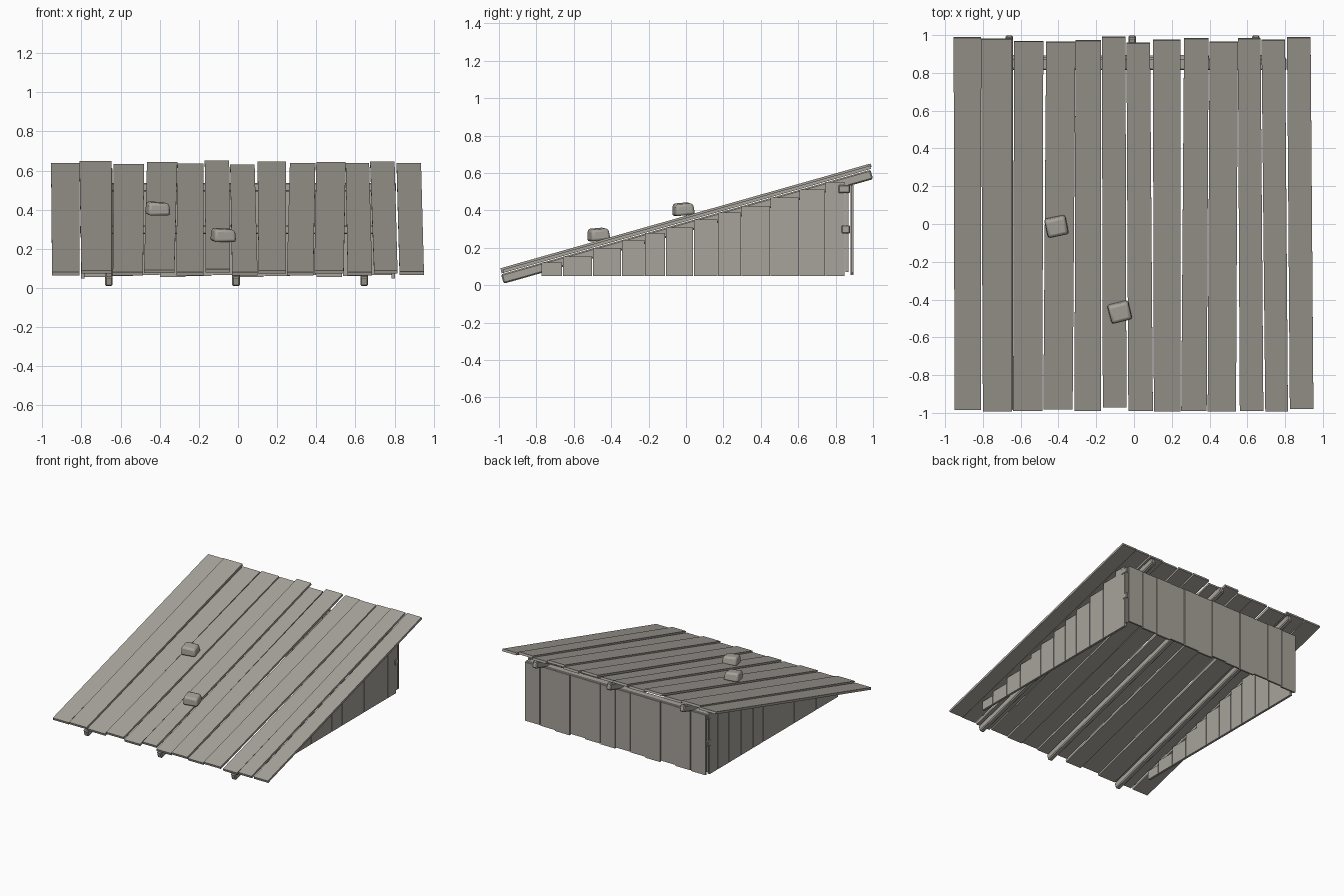
import bpy, bmesh, math
from mathutils import Matrix

if "Cube" in bpy.data.objects:
    bpy.data.objects.remove(bpy.data.objects["Cube"])

SLOPE = math.atan(0.283)

wood = bpy.data.materials.new("weathered grey")
wood.diffuse_color = (0.39, 0.366, 0.328, 1)
wood.use_nodes = True
wood.node_tree.nodes["Principled BSDF"].inputs["Base Color"].default_value = wood.diffuse_color


def finish(name, bm, bevel=0.0, smooth=False):
    bmesh.ops.recalc_face_normals(bm, faces=bm.faces)
    mesh = bpy.data.meshes.new(name)
    bm.to_mesh(mesh)
    bm.free()
    mesh.materials.append(wood)
    ob = bpy.data.objects.new(name, mesh)
    bpy.context.collection.objects.link(ob)
    if bevel:
        mod = ob.modifiers.new("rounded edges", 'BEVEL')
        mod.width = bevel
        mod.segments = 2 if smooth else 1
    return ob


def hexahedron(bm, bottom, top):
    """Closed block between two four-point loops."""
    a = [bm.verts.new(p) for p in bottom]
    b = [bm.verts.new(p) for p in top]
    bm.faces.new(a)
    bm.faces.new(b)
    for i in range(4):
        j = (i + 1) % 4
        bm.faces.new((a[i], a[j], b[j], b[i]))


def box(bm, x0, x1, y0, y1, z0, z1):
    loop = [(x0, y0), (x1, y0), (x1, y1), (x0, y1)]
    hexahedron(bm, [(x, y, z0) for x, y in loop], [(x, y, z1) for x, y in loop])


def on_slope(x, y, h):
    """Point at height h above the sloping plane of the roof underside."""
    return (x, y - h * math.sin(SLOPE), 0.342 + 0.283 * y + h * math.cos(SLOPE))


def sloped_plank(bm, front, back, y0, y1, h0, h1):
    loop = [(front[0], y0), (front[1], y0), (back[1], y1), (back[0], y1)]
    hexahedron(bm, [on_slope(x, y, h0) for x, y in loop],
               [on_slope(x, y, h1) for x, y in loop])


# Roof planks: front left, front right, back left, back right, front y, back y
roof = [
    (-.95, -.81, -.955, -.81, -.98, .99),
    (-.80, -.645, -.81, -.645, -.985, .985),
    (-.64, -.485, -.635, -.48, -.985, .97),
    (-.48, -.325, -.465, -.31, -.975, .97),
    (-.315, -.175, -.31, -.175, -.985, .975),
    (-.165, -.04, -.17, -.045, -.965, .995),
    (-.03, .10, -.04, .085, -.985, .96),
    (.105, .245, .10, .245, -.985, .98),
    (.25, .385, .265, .395, -.985, .985),
    (.39, .54, .40, .55, -.985, .97),
    (.56, .685, .55, .67, -.985, .985),
    (.695, .815, .675, .80, -.985, .98),
    (.825, .95, .81, .935, -.975, .99),
]
bm = bmesh.new()
for i, (fa, fb, ba, bb, y0, y1) in enumerate(roof):
    lift = 0.010 * (i % 2)
    sloped_plank(bm, (fa, fb), (ba, bb), y0, y1, lift, lift + 0.018)
finish("roof_planks", bm)

# Rafters under the roof
bm = bmesh.new()
for x in (-0.66, -0.01, 0.645):
    sloped_plank(bm, (x - .02, x + .02), (x - .02, x + .02), -.99, .985, -.056, -.004)
finish("rafters", bm, bevel=0.007)

# Side walls: stepped upright planks, each reaching the roof at its low edge
edges = [-.775, -.66, -.50, -.345, -.22, -.11, .04, .17, .295, .45, .605, .745, .85]
for side, name in ((1, "right_wall"), (-1, "left_wall")):
    bm = bmesh.new()
    for y0, y1 in zip(edges, edges[1:]):
        top = 0.340 + 0.283 * y0
        xs = sorted((side * 0.785, side * 0.803))
        box(bm, xs[0], xs[1], y0 + .002, y1 - .002, 0.048, top)
    finish(name, bm)

# Back wall: upright planks of slightly uneven position
bm = bmesh.new()
count, width = 12, 1.60 / 12
for i in range(count):
    x = -0.80 + i * width
    low = 0.055 + 0.006 * (i % 3)
    step = 0.003 * (i % 2)
    box(bm, x + .002, x + width - .002, .879 + step, .893 + step, low, .535)
finish("back_wall", bm)

# Rails and corner slats that hold the back wall
bm = bmesh.new()
box(bm, -.808, .808, .815, .877, .492, .536)
box(bm, -.808, .808, .832, .877, .276, .320)
finish("back_rails", bm, bevel=0.005)
bm = bmesh.new()
for x in (-.795, .795):
    box(bm, x - .008, x + .008, .853, .868, .07, .53)
finish("corner_slats", bm)

# Two stones weighing down the roof
for name, x, y, z, turn in (("upper_stone", -.41, -.015, .407, 12),
                            ("lower_stone", -.075, -.468, .272, 14)):
    bm = bmesh.new()
    bmesh.ops.create_cube(bm, size=1.0)
    for v in bm.verts:
        if v.co.z > 0:
            v.co.x *= 0.90
            v.co.y *= 0.86
        if v.co.x > 0 and v.co.z > 0:
            v.co.z *= 0.8
    place = (Matrix.Translation((x, y, z)) @ Matrix.Rotation(math.radians(turn), 4, 'Z')
             @ Matrix.Rotation(math.radians(5), 4, 'X')
             @ Matrix.Diagonal((.117, .108, .068, 1)))
    bm.transform(place)
    stone = finish(name, bm, bevel=0.014, smooth=True)
    bpy.context.view_layer.objects.active = stone
    stone.select_set(True)
    bpy.ops.object.shade_smooth_by_angle(angle=math.radians(40))
    stone.select_set(False)
